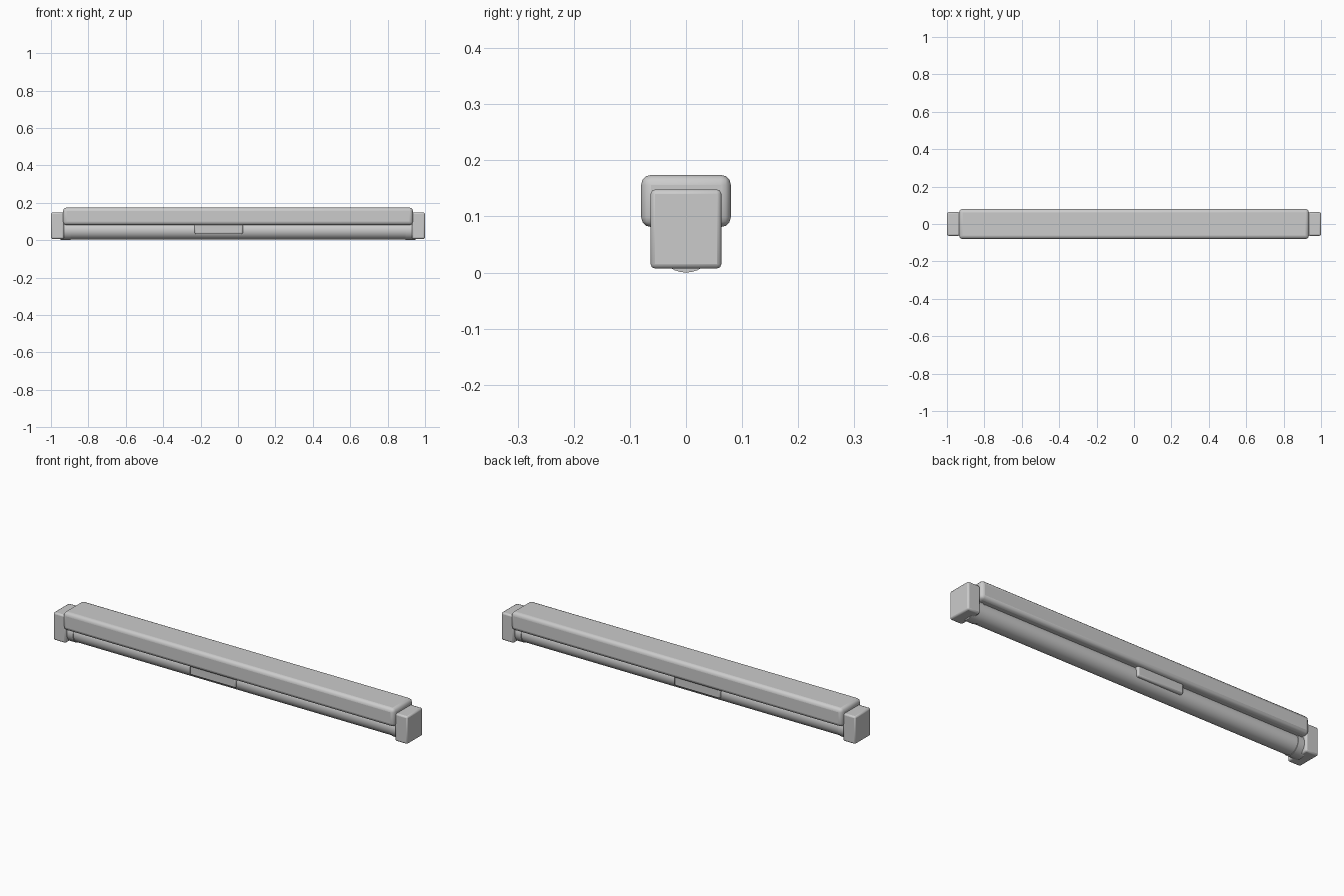
import bpy, math

if "Cube" in bpy.data.objects:
    bpy.data.objects.remove(bpy.data.objects["Cube"])


def finish(ob, bevel=0.0, segs=2):
    if bevel:
        m = ob.modifiers.new("bevel", 'BEVEL')
        m.width = bevel
        m.segments = segs
    bpy.ops.object.shade_smooth_by_angle(angle=math.radians(35))


def box(name, x0, x1, y, z0, z1, bevel, segs=2):
    bpy.ops.mesh.primitive_cube_add(size=1, location=((x0 + x1) / 2, 0, (z0 + z1) / 2))
    ob = bpy.context.object
    ob.name = name
    ob.scale = (x1 - x0, 2 * y, z1 - z0)
    bpy.ops.object.transform_apply(location=False, rotation=False, scale=True)
    finish(ob, bevel, segs)
    return ob


def rod(name, x0, x1, r, z):
    bpy.ops.mesh.primitive_cylinder_add(vertices=32, radius=r, depth=x1 - x0,
                                        location=((x0 + x1) / 2, 0, z),
                                        rotation=(0, math.pi / 2, 0))
    ob = bpy.context.object
    ob.name = name
    finish(ob)
    return ob


TUBE_Z = 0.052

# Long housing
box("housing", -0.935, 0.935, 0.08, 0.081, 0.174, 0.018, 3)

# Lamp tube
rod("lamp_tube", -0.91, 0.91, 0.049, TUBE_Z)

# End sockets and tube collars
for side, label in ((-1, "left"), (1, "right")):
    a, b = sorted((side * 0.93, side * 1.0))
    box("socket_" + label, a, b, 0.063, 0.007, 0.148, 0.008)
    a, b = sorted((side * 0.895, side * 0.95))
    rod("collar_" + label, a, b, 0.052, TUBE_Z)

# Starter block crossing above the tube
box("starter_block", -0.232, 0.026, 0.06, 0.033, 0.088, 0.007)
